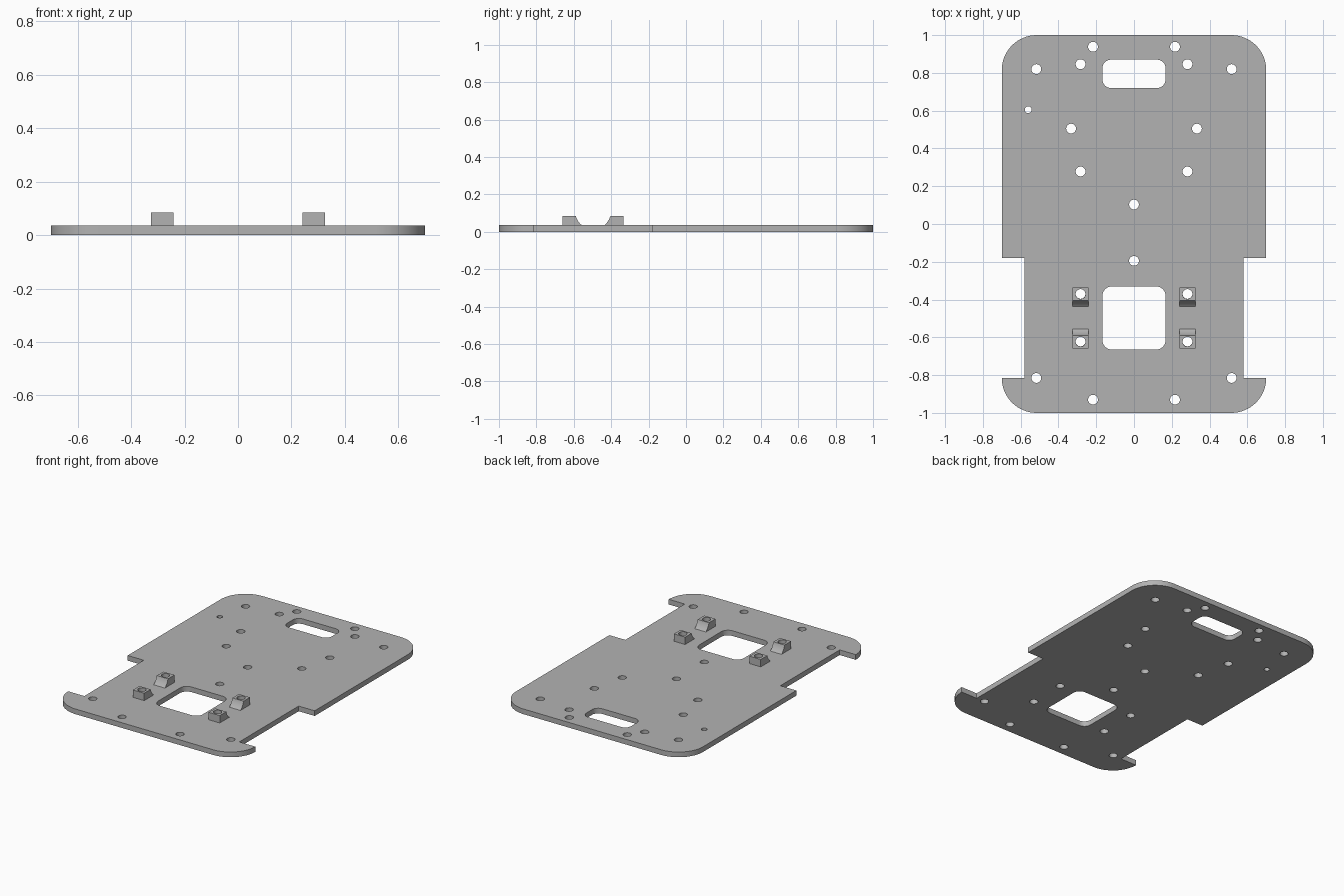
import bpy
import bmesh
from math import cos, sin, pi, radians

cube = bpy.data.objects.get("Cube")
if cube:
    bpy.data.objects.remove(cube, do_unlink=True)

THICK, TOP = 0.035, 0.085
HOLE_R = 0.026

grey = bpy.data.materials.new("plain grey")
grey.use_nodes = True
colour = (0.45, 0.45, 0.45, 1)
grey.diffuse_color = colour
grey.node_tree.nodes["Principled BSDF"].inputs["Base Color"].default_value = colour


def arc(cx, cy, r, start, end, steps):
    angles = [radians(start + (end - start) * i / steps) for i in range(steps + 1)]
    return [(cx + r * cos(a), cy + r * sin(a)) for a in angles]


def rounded_rect(x, y0, y1, r):
    return (arc(x - r, y1 - r, r, 0, 90, 8) + arc(r - x, y1 - r, r, 90, 180, 8)
            + arc(r - x, y0 + r, r, 180, 270, 8) + arc(x - r, y0 + r, r, 270, 360, 8))


def circle(x, y, r):
    return arc(x, y, r, 0, 360, 32)[:-1]


def smooth(obj):
    bpy.ops.object.select_all(action='DESELECT')
    obj.select_set(True)
    bpy.context.view_layer.objects.active = obj
    bpy.ops.object.shade_smooth_by_angle(angle=radians(30))


def solid(name, loops, height):
    """Outline with holes, filled and extruded from z = 0 of the object."""
    curve = bpy.data.curves.new(name + " outline", 'CURVE')
    curve.dimensions = '2D'
    curve.fill_mode = 'BOTH'
    curve.extrude = height / 2
    for loop in loops:
        spline = curve.splines.new('POLY')
        spline.points.add(len(loop) - 1)
        for point, (x, y) in zip(spline.points, loop):
            point.co = (x, y, 0, 1)
        spline.use_cyclic_u = True
    temp = bpy.data.objects.new(name + " outline", curve)
    bpy.context.collection.objects.link(temp)
    bpy.context.view_layer.update()
    mesh = bpy.data.meshes.new_from_object(
        temp.evaluated_get(bpy.context.evaluated_depsgraph_get()))
    bpy.data.objects.remove(temp, do_unlink=True)
    bm = bmesh.new()
    bm.from_mesh(mesh)
    bmesh.ops.remove_doubles(bm, verts=bm.verts, dist=1e-5)
    bmesh.ops.translate(bm, verts=bm.verts, vec=(0, 0, height / 2))
    bmesh.ops.recalc_face_normals(bm, faces=bm.faces)
    bm.to_mesh(mesh)
    bm.free()
    mesh.materials.clear()
    mesh.materials.append(grey)
    obj = bpy.data.objects.new(name, mesh)
    bpy.context.collection.objects.link(obj)
    return obj


# Base plate outline: rounded ends with a notch cut in each side
half = (arc(0.515, -0.815, 0.185, -90, 0, 16)
        + [(0.58, -0.815), (0.58, -0.18), (0.7, -0.18)]
        + arc(0.515, 0.815, 0.185, 0, 90, 16))
outline = half + [(-x, y) for x, y in reversed(half)]

# Handle slot, square window and screw holes
cutouts = [rounded_rect(0.167, 0.72, 0.87, 0.045),
           rounded_rect(0.167, -0.665, -0.33, 0.05),
           circle(-0.56, 0.605, 0.018),
           circle(0, 0.103, HOLE_R), circle(0, -0.195, HOLE_R)]
mirrored = [(0.217, 0.938), (0.283, 0.846), (0.517, 0.82), (0.333, 0.505),
            (0.283, 0.278), (0.283, -0.37), (0.283, -0.622),
            (0.517, -0.815), (0.217, -0.93)]
for x, y in mirrored:
    cutouts += [circle(x, y, HOLE_R), circle(-x, y, HOLE_R)]
smooth(solid("base_plate", [outline] + cutouts, THICK))


# Cradle blocks: square posts with a concave inner side and a screw hole
def cradle_block(name, x, facing):
    mid_y = -0.497
    profile = [(0.162, THICK), (0.162, TOP)] + arc(0, 0.11, 0.096, -15.1, -51.4, 8)
    bm = bmesh.new()
    face = bm.faces.new([bm.verts.new((x - 0.042, mid_y + facing * u, z))
                         for u, z in profile])
    ext = bmesh.ops.extrude_face_region(bm, geom=[face])
    bmesh.ops.translate(bm, vec=(0.084, 0, 0),
                        verts=[v for v in ext["geom"] if isinstance(v, bmesh.types.BMVert)])
    bmesh.ops.recalc_face_normals(bm, faces=bm.faces)
    mesh = bpy.data.meshes.new(name)
    bm.to_mesh(mesh)
    bm.free()
    mesh.materials.append(grey)
    block = bpy.data.objects.new(name, mesh)
    bpy.context.collection.objects.link(block)

    drill = solid("drill", [circle(x, mid_y + facing * 0.126, HOLE_R)], 0.2)
    drill.location.z = -0.05
    drill.hide_render = True
    cut = block.modifiers.new("screw hole", 'BOOLEAN')
    cut.operation = 'DIFFERENCE'
    cut.solver = 'EXACT'
    cut.object = drill
    bpy.context.view_layer.objects.active = block
    bpy.ops.object.modifier_apply(modifier=cut.name)
    bpy.data.objects.remove(drill, do_unlink=True)
    smooth(block)


for side, x in (("left", 0.283), ("right", -0.283)):
    for end, facing in (("back", 1), ("front", -1)):
        cradle_block(f"cradle_block_{end}_{side}", x, facing)
